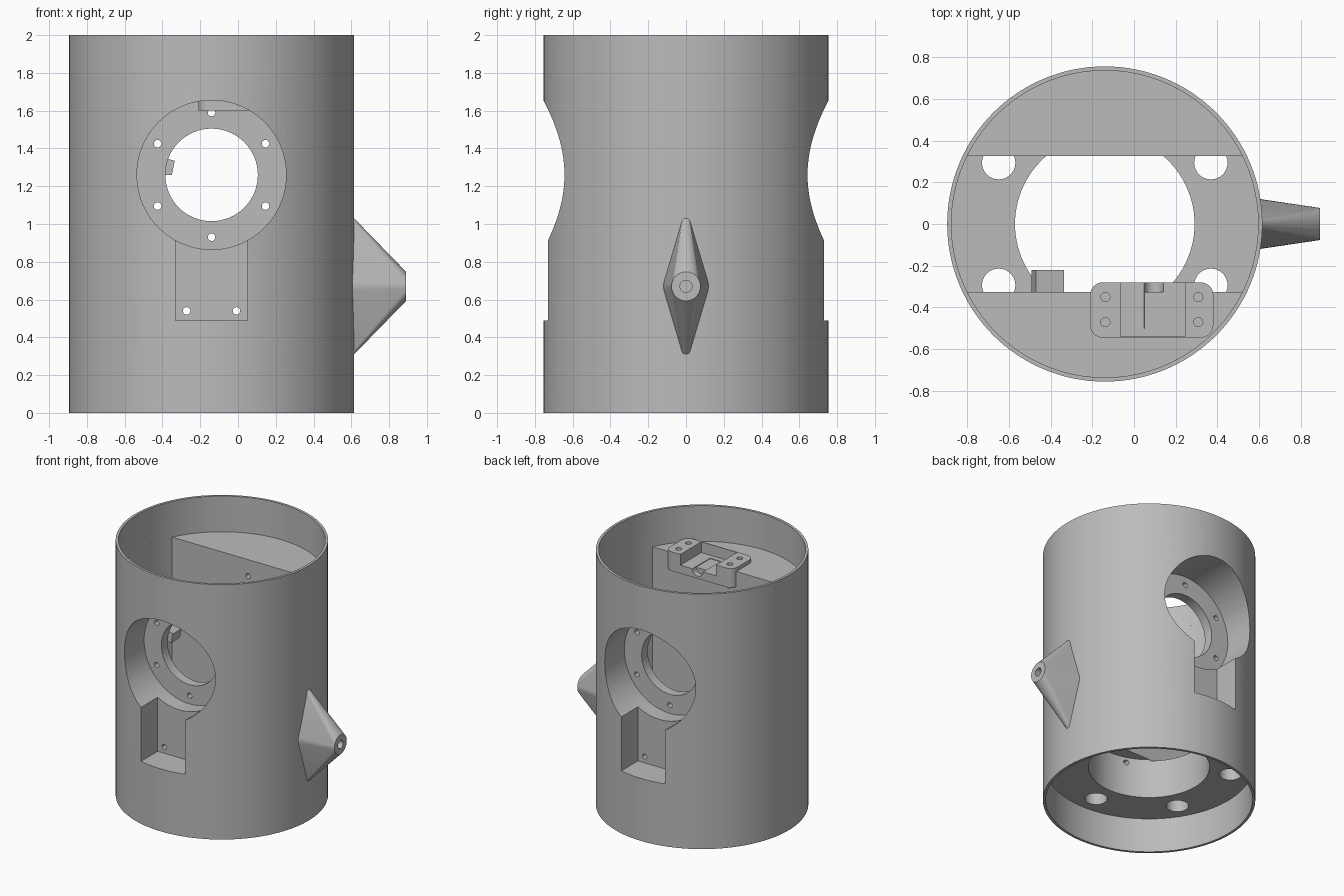
import bpy, bmesh, math
from mathutils import Matrix, Vector

if "Cube" in bpy.data.objects:
    bpy.data.objects.remove(bpy.data.objects["Cube"])

CX = -0.14                      # tube axis in x
R, BORE = 0.755, 0.735          # tube outer and inner radius
FLOOR, DECK, TOP = 0.27, 0.57, 1.72   # inner structure heights
HOLE_Z = 1.26                   # height of the side openings

grey = bpy.data.materials.new("plain_grey")
grey.use_nodes = True
colour = (0.5, 0.5, 0.5, 1)
grey.diffuse_color = colour
grey.node_tree.nodes["Principled BSDF"].inputs["Base Color"].default_value = colour


def finish(name, bm):
    bmesh.ops.recalc_face_normals(bm, faces=bm.faces[:])
    mesh = bpy.data.meshes.new(name)
    bm.to_mesh(mesh)
    bm.free()
    mesh.materials.append(grey)
    obj = bpy.data.objects.new(name, mesh)
    bpy.context.collection.objects.link(obj)
    return obj


def prism(name, outline, lo, hi, axis="z"):
    """Extrude a 2D outline along z (outline is x, y) or along y (outline is x, z)."""
    def place(p, t):
        return (p[0], p[1], t) if axis == "z" else (p[0], t, p[1])
    bm = bmesh.new()
    face = bm.faces.new([bm.verts.new(place(p, lo)) for p in outline])
    out = bmesh.ops.extrude_face_region(bm, geom=[face])
    verts = [v for v in out["geom"] if isinstance(v, bmesh.types.BMVert)]
    shift = Vector(place((0, 0), hi - lo))
    bmesh.ops.translate(bm, verts=verts, vec=shift)
    return finish(name, bm)


def arc(cx, cy, r, a0, a1, n):
    return [(cx + r * math.cos(a0 + (a1 - a0) * i / n),
             cy + r * math.sin(a0 + (a1 - a0) * i / n)) for i in range(n + 1)]


def circle(cx, cy, r, n=32):
    return arc(cx, cy, r, 0, math.tau, n)[:-1]


def rect(x0, x1, y0, y1):
    return [(x0, y0), (x1, y0), (x1, y1), (x0, y1)]


def carve(obj, cutters):
    for c in cutters:
        mod = obj.modifiers.new("cut", "BOOLEAN")
        mod.operation, mod.solver, mod.object = "DIFFERENCE", "EXACT", c
        c.hide_render = True
    bpy.context.view_layer.update()
    result = bpy.data.meshes.new_from_object(
        obj.evaluated_get(bpy.context.evaluated_depsgraph_get()))
    obj.modifiers.clear()
    obj.data = result
    for c in cutters:
        bpy.data.objects.remove(c)


def smooth(obj, angle=30):
    bpy.ops.object.select_all(action="DESELECT")
    obj.select_set(True)
    bpy.context.view_layer.objects.active = obj
    bpy.ops.object.shade_smooth_by_angle(angle=math.radians(angle))


# Tube body with its end bores, central room and floor holes
body = prism("tube_body", circle(CX, 0, R, 128), 0, 2)
half = math.asin(0.325 / BORE)
room = arc(CX, 0, BORE, -half, half, 24) + arc(CX, 0, BORE, math.pi - half, math.pi + half, 24)
cuts = [prism("top_bore", circle(CX, 0, BORE, 128), TOP, 2.1),
        prism("bottom_bore", circle(CX, 0, BORE, 128), -0.1, FLOOR),
        prism("room", room, DECK, TOP + 0.1),
        prism("floor_opening", circle(CX, 0, 0.43, 96), 0.2, DECK + 0.01)]
for k in range(6):
    a = math.radians(30 + 60 * k)
    depth = 0.4 if k in (1, 4) else DECK + 0.05
    cuts.append(prism("floor_hole", circle(CX + 0.587 * math.cos(a), 0.587 * math.sin(a), 0.08),
                      0.2, depth))

# Round pockets and slots on the front and back
for s in (-1, 1):
    y0, y1 = sorted((s * 0.40, s * 0.9))
    cuts.append(prism("pocket", circle(CX, HOLE_Z, 0.395, 96), y0, y1, "y"))
    y0, y1 = sorted((s * 0.525, s * 0.91))
    cuts.append(prism("slot", rect(CX - 0.19, CX + 0.19, 0.49, 1.1), y0, y1, "y"))

# Sight opening and bolt holes running through both sides
cuts.append(prism("sight", circle(CX, HOLE_Z, 0.245, 64), -0.85, 0.85, "y"))
for k in range(6):
    a = math.radians(30 + 60 * k)
    cuts.append(prism("bolt", circle(CX + 0.33 * math.cos(a), HOLE_Z + 0.33 * math.sin(a), 0.02, 16),
                      -0.86, 0.86, "y"))
for s in (-1, 1):
    cuts.append(prism("slot_bolt", circle(CX + s * 0.132, 0.54, 0.02, 16), -0.86, 0.86, "y"))
cuts.append(prism("bracket_recess", rect(-0.065, 0.245, -0.54, -0.2), 1.66, 1.9))
carve(body, cuts)
smooth(body)

# Small mounting bracket on the front block
x0, x1, y0, y1, r = -0.21, 0.38, -0.545, -0.28, 0.06
q = math.pi / 2
outline = []
for i, (x, y) in enumerate(rect(x0 + r, x1 - r, y0 + r, y1 - r)):
    outline += arc(x, y, r, math.pi + i * q, math.pi + (i + 1) * q, 8)
bracket = prism("mounting_bracket", outline, 1.6, 1.75)
cuts = [prism("recess", rect(-0.065, 0.245, -0.54, -0.2), 1.665, 1.9),
        prism("channel", circle(0.095, 1.665, 0.046, 24), -0.5, -0.2, "y")]
cuts += [prism("screw", circle(x, y, 0.022, 16), 1.69, 1.9)
         for x in (-0.137, 0.308) for y in (-0.47, -0.35)]
carve(bracket, cuts)
smooth(bracket)

# Small stop block behind the front opening
prism("stop_block", [(-0.49, 1.26), (-0.35, 1.26), (-0.335, 1.335), (-0.47, 1.37)],
      -0.326, -0.22, "y")

# Side nozzle: hull from a rounded diamond base to a round tip
bm = bmesh.new()
zc = 0.67
rings = [(0.6, 0, 0.12), (0.6, 0.355, 0.02), (0.6, -0.355, 0.02), (0.89, 0, 0.077)]
for x, dz, rad in rings:
    for y, z in circle(0, zc + dz, rad, 32):
        bm.verts.new((x, y, z))
hull = bmesh.ops.convex_hull(bm, input=bm.verts[:])
inner = [v for v in hull["geom_interior"] if isinstance(v, bmesh.types.BMVert)]
bmesh.ops.delete(bm, geom=list(set(inner)), context="VERTS")
nozzle = finish("side_nozzle", bm)
bm = bmesh.new()
bmesh.ops.create_cone(bm, cap_ends=True, segments=24, radius1=0.032, radius2=0.032, depth=0.3,
                      matrix=Matrix.Translation((0.89, 0, zc)) @ Matrix.Rotation(q, 4, "Y"))
carve(nozzle, [finish("nozzle_bore", bm)])
smooth(nozzle, 25)
